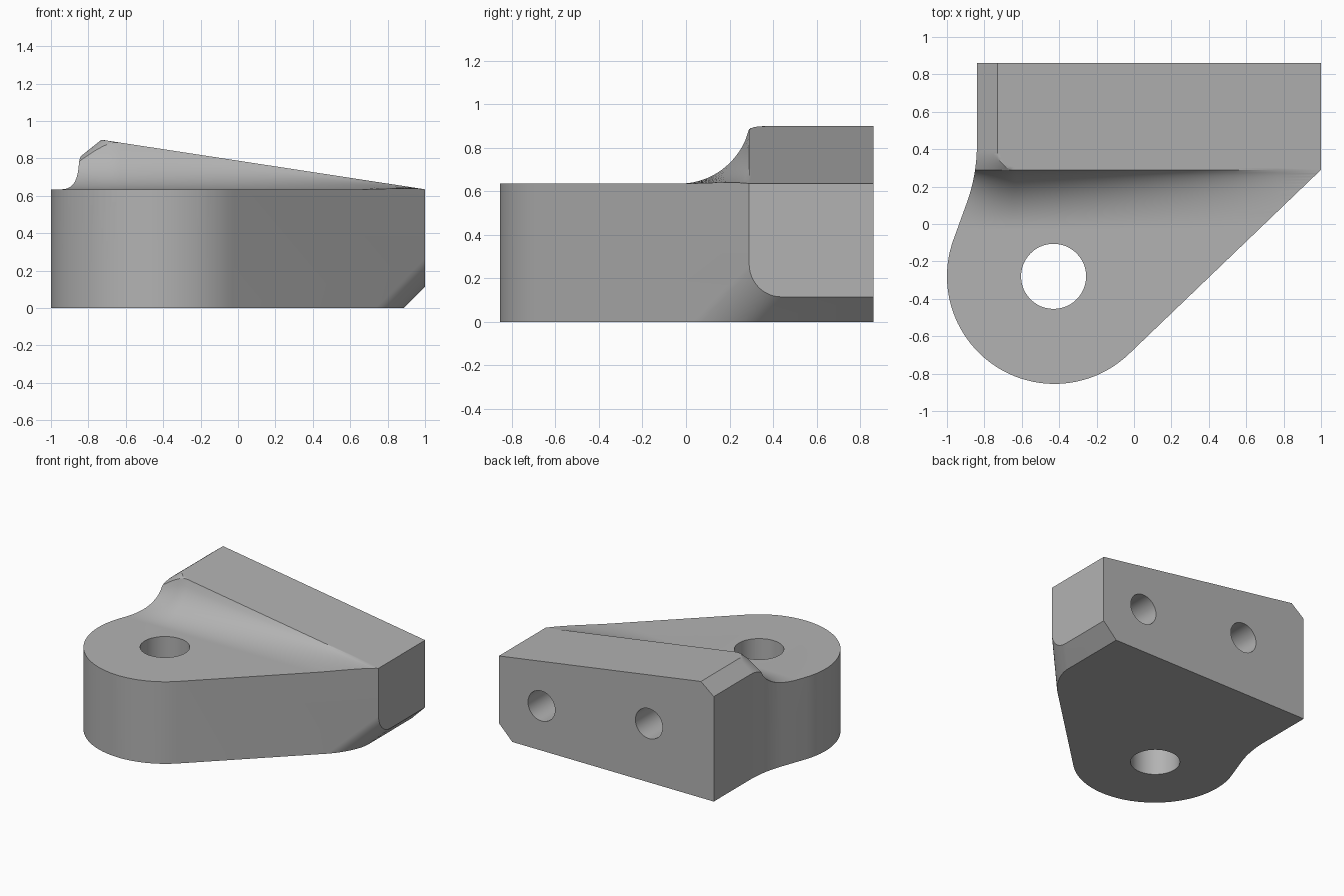
import bpy, bmesh, math
from mathutils import Vector

if "Cube" in bpy.data.objects:
    bpy.data.objects.remove(bpy.data.objects["Cube"])

grey = bpy.data.materials.new("plain_grey")
grey.diffuse_color = (0.45, 0.45, 0.45, 1)
grey.use_nodes = True
grey.node_tree.nodes["Principled BSDF"].inputs["Base Color"].default_value = grey.diffuse_color

CX, CY, R = -0.425, -0.28, 0.575     # boss centre and radius
DECK, CREST = 0.635, 0.29            # boss height, front edge of raised block


def make_object(name, bm):
    bmesh.ops.recalc_face_normals(bm, faces=bm.faces)
    mesh = bpy.data.meshes.new(name)
    bm.to_mesh(mesh)
    bm.free()
    obj = bpy.data.objects.new(name, mesh)
    bpy.context.collection.objects.link(obj)
    mesh.materials.append(grey)
    return obj


def cut(obj, tool, operation):
    mod = obj.modifiers.new(operation, "BOOLEAN")
    mod.operation, mod.solver, mod.object = operation, "EXACT", tool
    bpy.context.view_layer.objects.active = obj
    bpy.ops.object.modifier_apply(modifier=mod.name)
    bpy.data.objects.remove(tool)


def drill(obj, radius, depth, location, rotation=(0, 0, 0)):
    bpy.ops.mesh.primitive_cylinder_add(vertices=48, radius=radius, depth=depth,
                                        location=location, rotation=rotation)
    tool = bpy.context.object
    tool.data.materials.append(grey)
    cut(obj, tool, "DIFFERENCE")


def frange(a, b, n):
    return [a + (b - a) * i / n for i in range(n + 1)]


# Plan outline: square block, flared neck, round boss, tangent wall
outline = [(1, 0.29), (1, 0.86), (-0.84, 0.86)]
for a in frange(0, math.radians(20), 8):
    outline.append((-0.84 - 0.9 * (1 - math.cos(a)), 0.42 - 0.9 * math.sin(a)))
for a in frange(math.radians(160), math.radians(313.8), 44):
    outline.append((CX + R * math.cos(a), CY + R * math.sin(a)))

bm = bmesh.new()
base = bm.faces.new([bm.verts.new((x, y, 0)) for x, y in outline])
ext = bmesh.ops.extrude_face_region(bm, geom=[base])
bmesh.ops.translate(bm, vec=(0, 0, 1.2),
                    verts=[v for v in ext["geom"] if isinstance(v, bmesh.types.BMVert)])
bmesh.ops.recalc_face_normals(bm, faces=bm.faces)

# Lower side chamfer, with its front corner rounded into the tangent wall
res = bmesh.ops.bisect_plane(bm, geom=bm.verts[:] + bm.edges[:] + bm.faces[:],
                             plane_co=(0.885, 0, 0), plane_no=(1, 0, -1), clear_outer=True)
bmesh.ops.holes_fill(bm, edges=[e for e in bm.edges if e.is_boundary])
bmesh.ops.recalc_face_normals(bm, faces=bm.faces)
corner = [e for e in bm.edges
          if all(abs(v.co.x - v.co.z - 0.885) < 1e-3 and v.co.y < 0.5 for v in e.verts)]
bmesh.ops.bevel(bm, geom=corner, offset=0.122, segments=12, profile=0.5,
                affect="EDGES", clamp_overlap=False)
bracket = make_object("bracket_body", bm)


# Top surface: flat deck, curved rise, sloped block with a chamfered shoulder
def height(x, y):
    slope = DECK + 0.265 * (1 - x) / 1.73
    yy = max(y, CREST)
    if x < -0.63 and yy < 0.39:
        d = math.hypot(x + 0.63, yy - 0.39) - 0.1
    else:
        d = -0.73 - x
    rise = max(0, slope - 0.95 * max(0, d) - DECK)
    t = 0.97 * min(1, max(0, (y + 0.03) / 0.32))
    return DECK + rise * (1 - math.sqrt(1 - t * t)) / (1 - math.sqrt(1 - 0.97 ** 2))


xs = [-1.2] + frange(-1.05, -0.73, 16) + frange(-0.72, -0.63, 9) + frange(-0.4, 1, 6) + [1.1]
ys = [-1] + frange(-0.03, CREST, 20) + frange(0.3, 0.39, 9) + [1]
bm = bmesh.new()
grid = [[bm.verts.new((x, y, height(x, y))) for y in ys] for x in xs]
for i in range(len(xs) - 1):
    for j in range(len(ys) - 1):
        bm.faces.new((grid[i][j], grid[i + 1][j], grid[i + 1][j + 1], grid[i][j + 1]))
ext = bmesh.ops.extrude_edge_only(bm, edges=[e for e in bm.edges if e.is_boundary])
for v in ext["geom"]:
    if isinstance(v, bmesh.types.BMVert):
        v.co.z = -0.2
bmesh.ops.holes_fill(bm, edges=[e for e in bm.edges if e.is_boundary])
bmesh.ops.triangulate(bm, faces=[f for f in bm.faces if f.normal.z > -0.9])
cut(bracket, make_object("top_shape", bm), "INTERSECT")

# Boss bore and two blind mounting holes in the back
drill(bracket, 0.174, 2, (CX - 0.005, CY, 0.4))
for x, z in ((0.635, 0.345), (-0.285, 0.455)):
    drill(bracket, 0.116, 1.2, (x, 0.9, z), (math.pi / 2, 0, 0))

# Smooth curved walls, crisp edges
bpy.ops.object.select_all(action="DESELECT")
bracket.select_set(True)
bpy.context.view_layer.objects.active = bracket
bpy.ops.object.shade_smooth_by_angle(angle=math.radians(25))
